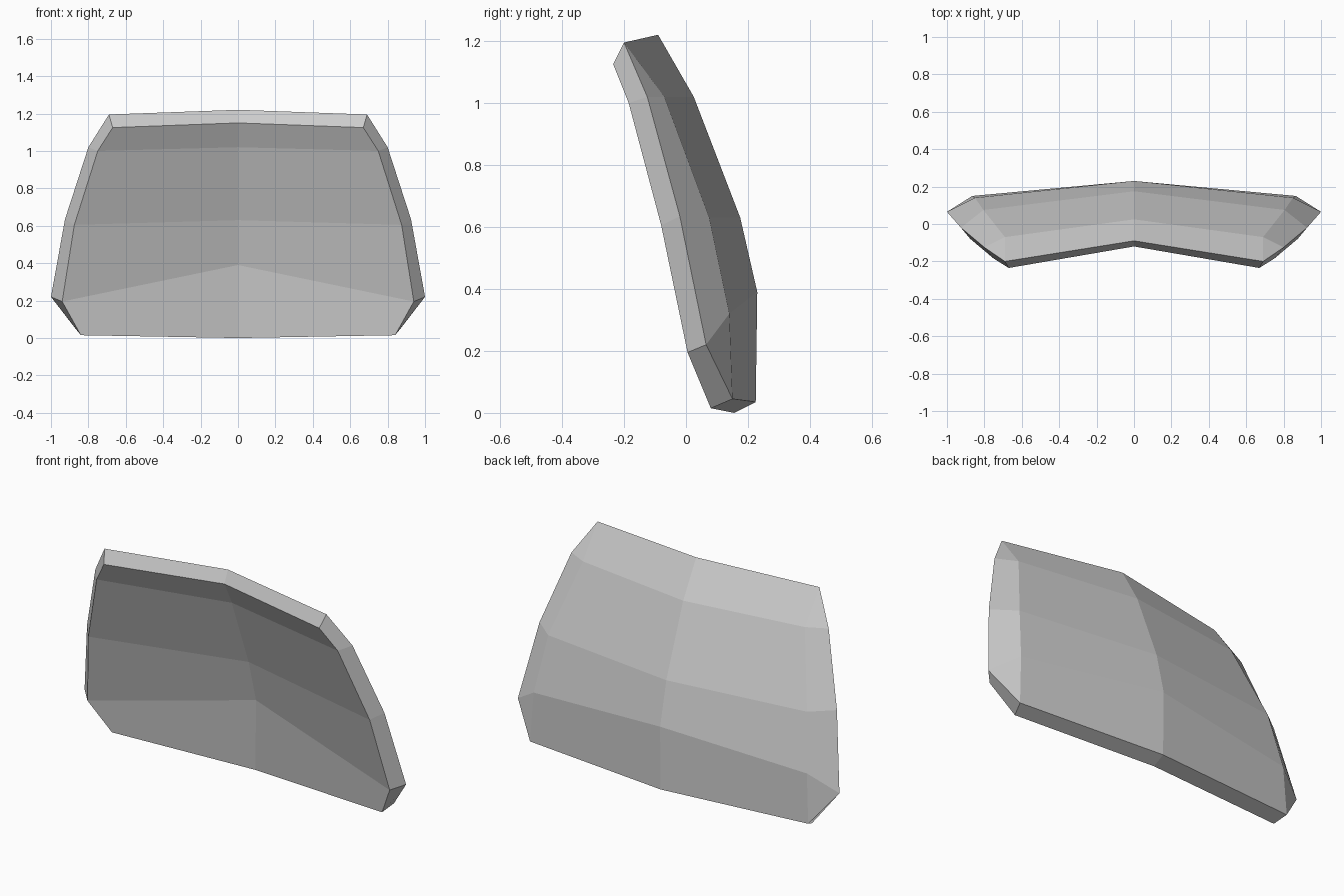
import bpy
import bmesh

cube = bpy.data.objects.get("Cube")
if cube:
    bpy.data.objects.remove(cube, do_unlink=True)


def make_material(name, color):
    mat = bpy.data.materials.new(name)
    mat.use_nodes = True
    mat.diffuse_color = color
    mat.node_tree.nodes["Principled BSDF"].inputs["Base Color"].default_value = color
    return mat


# Lengthwise profiles of the left half, each running from bottom to top
front_middle = [(0, .155, 0), (0, .16, .39), (0, .095, .63), (0, -.055, 1.02), (0, -.12, 1.15)]
front_edge = [(.84, .08, .015), (.94, .005, .195), (.875, -.08, .605), (.75, -.185, 1), (.67, -.235, 1.125)]
rim = [(.865, .15, .045), (1, .065, .22), (.925, -.02, .635), (.8, -.125, 1.02), (.69, -.2, 1.195)]
back_edge = [rim[0], (.85, .14, .32), (.805, .075, .63), (.69, -.07, 1.02), rim[-1]]
back_middle = [(0, .225, .035), (0, .23, .39), (0, .175, .63), (0, .025, 1.02), (0, -.09, 1.22)]
profiles = [front_middle, front_edge, rim, back_edge, back_middle]

bm = bmesh.new()
verts = {}


def add_face(points):
    # Points shared by two profiles collapse, leaving a triangle
    points = list(dict.fromkeys(points))
    bm.faces.new([verts.setdefault(p, None) or new_vert(p) for p in points])


def new_vert(p):
    verts[p] = bm.verts.new(p)
    return verts[p]


# Skin between neighbouring profiles
for a, b in zip(profiles, profiles[1:]):
    for i in range(len(a) - 1):
        add_face([a[i], b[i], b[i + 1], a[i + 1]])

# Bottom and top caps
add_face([p[0] for p in reversed(profiles)])
add_face([p[-1] for p in profiles])
bmesh.ops.recalc_face_normals(bm, faces=bm.faces[:])

mesh = bpy.data.meshes.new("curved_panel")
bm.to_mesh(mesh)
bm.free()
mesh.materials.append(make_material("light_grey", (.6, .6, .6, 1)))

panel = bpy.data.objects.new("curved_panel", mesh)
bpy.context.collection.objects.link(panel)

# Mirror the half across the middle
mirror = panel.modifiers.new("mirror", 'MIRROR')
mirror.use_axis[0] = True
mirror.use_clip = True
